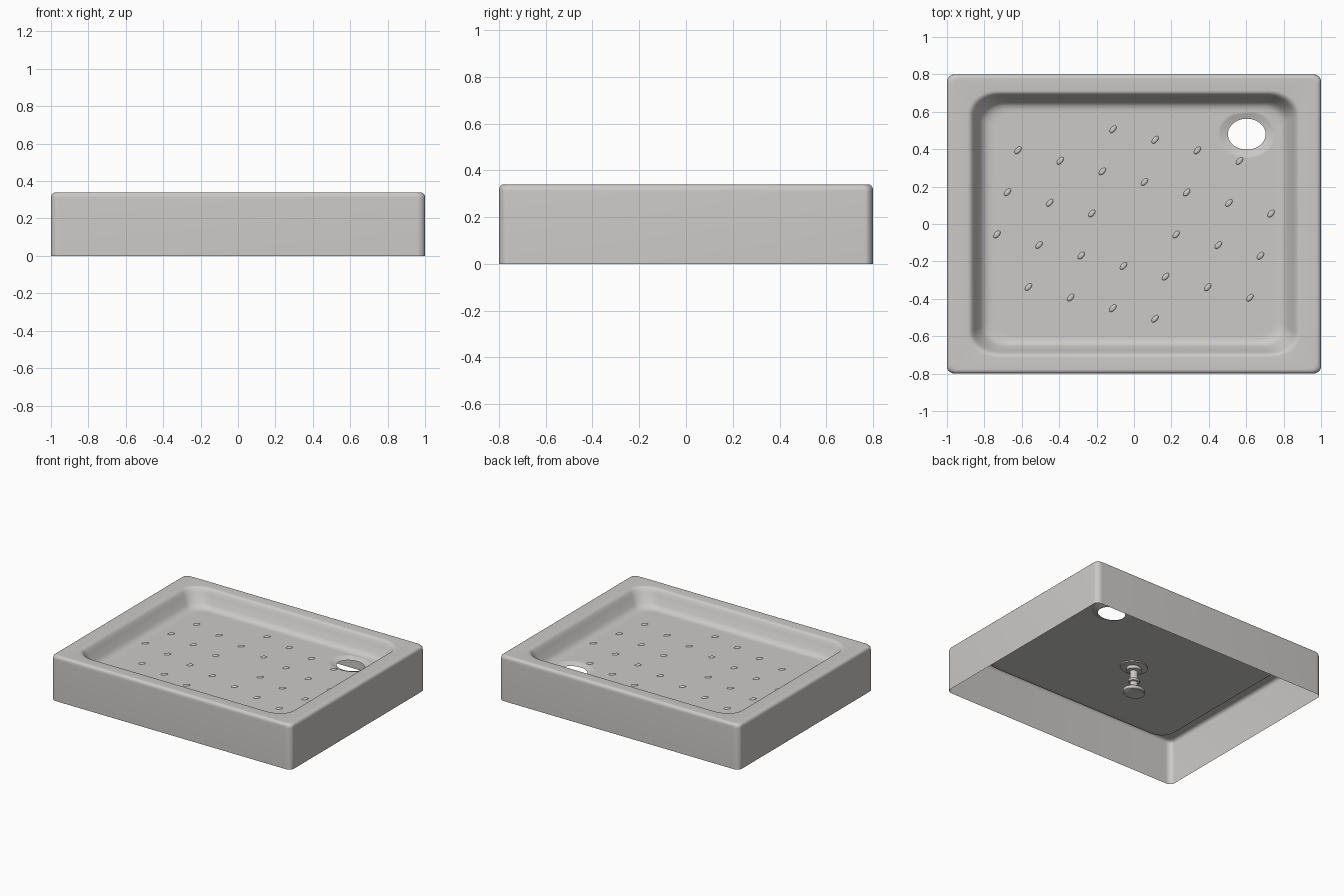
import bpy, bmesh, math
from mathutils import Vector

if "Cube" in bpy.data.objects:
    bpy.data.objects.remove(bpy.data.objects["Cube"], do_unlink=True)

DEPTH_RATIO = 0.8   # the plan is a square squeezed in y
FLOOR = 0.212

glaze = bpy.data.materials.new("light_grey_glaze")
glaze.use_nodes = True
glaze.diffuse_color = (0.60, 0.59, 0.575, 1)
glaze.node_tree.nodes["Principled BSDF"].inputs["Base Color"].default_value = glaze.diffuse_color


def add_loop(bm, points):
    return [bm.verts.new(p) for p in points]


def bridge(bm, a, b):
    n = len(a)
    for i in range(n):
        j = (i + 1) % n
        bm.faces.new((a[i], a[j], b[j], b[i]))


def rounded_rect(inset, z, radius, steps=10):
    pts = []
    c = 1 - inset - radius
    for q, (sx, sy) in enumerate(((1, 1), (-1, 1), (-1, -1), (1, -1))):
        for k in range(steps + 1):
            t = math.pi / 2 * (q + k / steps)
            x = sx * c + radius * math.cos(t)
            y = sy * c + radius * math.sin(t)
            pts.append(Vector((x, y * DEPTH_RATIO, z)))
    return pts


def ellipse(centre, rx, ry, z, n=40, turn=0.0):
    pts = []
    for k in range(n):
        t = 2 * math.pi * k / n
        x, y = rx * math.cos(t), ry * math.sin(t)
        pts.append(Vector((centre[0] + x * math.cos(turn) - y * math.sin(turn),
                           centre[1] + x * math.sin(turn) + y * math.cos(turn), z)))
    return pts


def finish(bm, name, angle=40):
    mesh = bpy.data.meshes.new(name)
    bm.to_mesh(mesh)
    bm.free()
    mesh.materials.append(glaze)
    obj = bpy.data.objects.new(name, mesh)
    bpy.context.collection.objects.link(obj)
    bpy.ops.object.select_all(action="DESELECT")
    obj.select_set(True)
    bpy.context.view_layer.objects.active = obj
    bpy.ops.object.shade_smooth_by_angle(angle=math.radians(angle))
    return obj


# Tray: skirt, rounded rim and basin wall as one thin sheet (inset, height, corner radius)
bm = bmesh.new()
profile = [(0, 0, 0.045), (0, 0.31, 0.045)]
for k in range(1, 6):
    t = math.pi / 2 * k / 5
    profile.append((0.025 * (1 - math.cos(t)), 0.315 + 0.025 * math.sin(t), 0.045))
profile += [(0.035, 0.34, 0.045), (0.108, 0.34, 0.16), (0.118, 0.339, 0.155),
            (0.128, 0.334, 0.15), (0.138, 0.323, 0.145), (0.15, 0.30, 0.14),
            (0.18, 0.245, 0.13), (0.192, 0.230, 0.125), (0.206, 0.220, 0.12),
            (0.224, 0.214, 0.115), (0.245, FLOOR, 0.11), (0.255, FLOOR, 0.11)]
loops = [add_loop(bm, rounded_rect(*p)) for p in profile]
for a, b in zip(loops, loops[1:]):
    bridge(bm, a, b)

# Shallow dished surround of the drain hole
drain = (0.603, 0.48)
dish = [(0.16, FLOOR), (0.152, FLOOR), (0.142, FLOOR - 0.002), (0.112, 0.198), (0.101, 0.196)]
rings = [add_loop(bm, ellipse(drain, r, r * 0.82, z)) for r, z in dish]
for a, b in zip(rings, rings[1:]):
    bridge(bm, a, b)

# Flat floor between basin wall and drain
edges = []
for ring in (loops[-1], rings[0]):
    for i, v in enumerate(ring):
        edges.append(bm.edges.get((v, ring[(i + 1) % len(ring)])))
filled = bmesh.ops.triangle_fill(bm, edges=edges, use_beauty=True, normal=(0, 0, 1))
for f in filled["geom"]:
    if isinstance(f, bmesh.types.BMFace):
        f.normal_update()
        if f.normal.z < 0:
            f.normal_flip()
finish(bm, "shower_tray")

# Anti-slip studs on a slightly turned grid, leaving the middle free
bm = bmesh.new()
step_a, step_b = Vector((0.2255, -0.0565)), Vector((-0.0565, -0.225))
for i in range(-4, 5):
    for j in range(-4, 5):
        p = step_a * i + step_b * j
        if (i, j) == (0, 0) or abs(p.x) > 0.76 or abs(p.y) > 0.53:
            continue
        dome = [add_loop(bm, ellipse(p, 0.024 * s, 0.013 * s, FLOOR + h, 16, math.radians(48)))
                for s, h in ((1, 0), (0.9, 0.004), (0.6, 0.007))]
        for a, b in zip(dome, dome[1:]):
            bridge(bm, a, b)
        bm.faces.new(dome[-1])
finish(bm, "grip_studs")

# Turned support foot under the floor (radius, height)
bm = bmesh.new()
foot = [(0.075, 0), (0.08, 0.004), (0.08, 0.026), (0.07, 0.034), (0.034, 0.042),
        (0.03, 0.05), (0.03, 0.085), (0.042, 0.088), (0.042, 0.105), (0.03, 0.108),
        (0.03, 0.17), (0.055, 0.175), (0.055, 0.198), (0.1, 0.202), (0.1, FLOOR - 0.001)]
rings = [add_loop(bm, ellipse((0, 0), r, r * 0.85, z, 32)) for r, z in foot]
for a, b in zip(rings, rings[1:]):
    bridge(bm, a, b)
bm.faces.new(list(reversed(rings[0])))
finish(bm, "support_foot")
